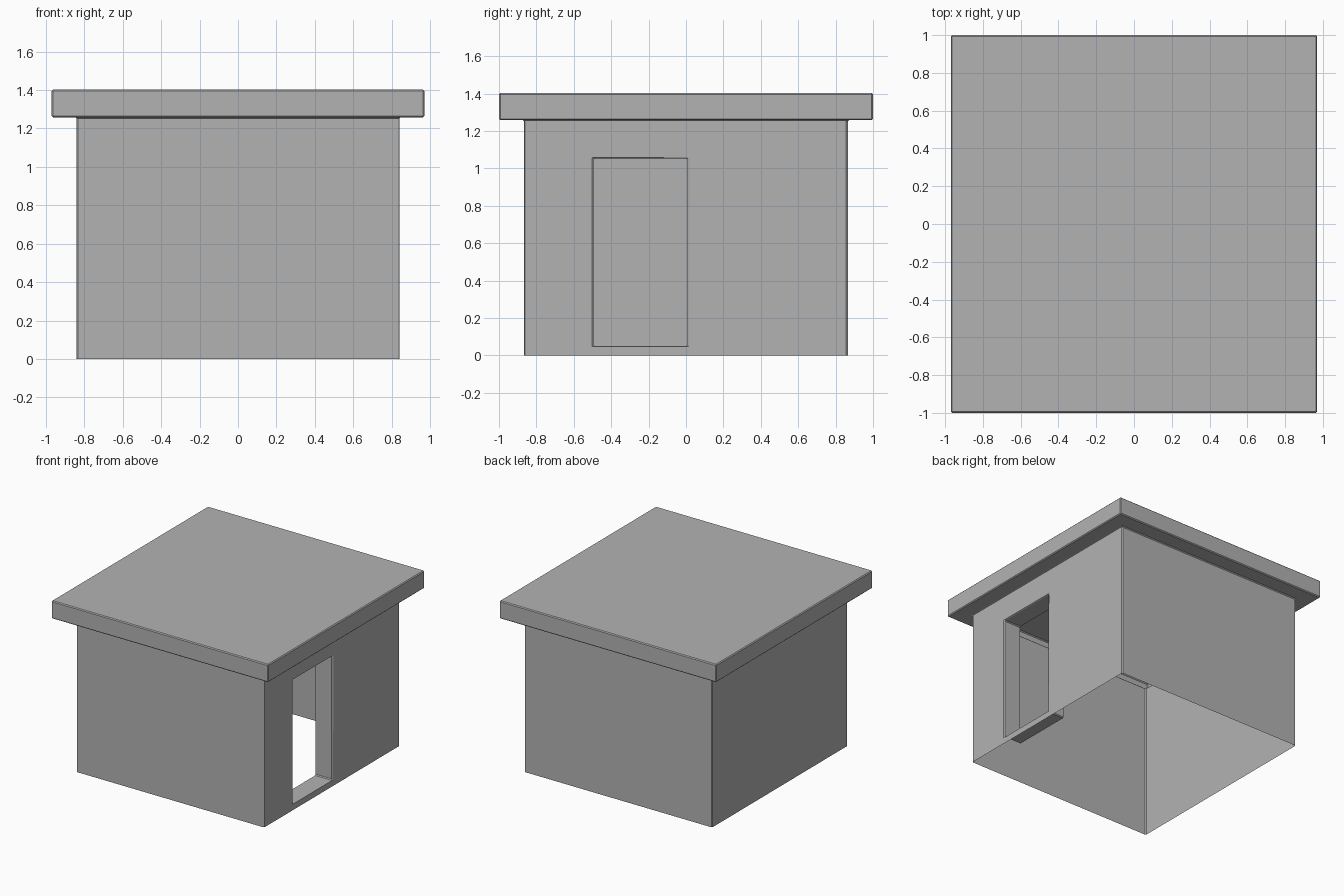
import bpy
import bmesh

cube = bpy.data.objects.get("Cube")
if cube:
    bpy.data.objects.remove(cube, do_unlink=True)

WALL_X, WALL_Y = 0.84, 0.865
ROOF_X, ROOF_Y = 0.97, 1.0
EAVE, TOP = 1.258, 1.402
DOOR_Y = (-0.495, 0.008)
DOOR_Z = (0.05, 1.053)
DOOR_DEPTH = 0.15

grey = bpy.data.materials.new("plain grey")
grey.use_nodes = True
colour = (0.45, 0.45, 0.45, 1)
grey.diffuse_color = colour
grey.node_tree.nodes["Principled BSDF"].inputs["Base Color"].default_value = colour

bm = bmesh.new()


def ring(x, y, z):
    """Rectangle of corners, anticlockwise from front left of the plan."""
    return [bm.verts.new((sx * x, sy * y, z))
            for sx, sy in ((-1, -1), (1, -1), (1, 1), (-1, 1))]


def bridge(a, b, skip=()):
    """Quads between two matching loops."""
    n = len(a)
    for i in range(n):
        if i not in skip:
            j = (i + 1) % n
            bm.faces.new((a[i], a[j], b[j], b[i]))


def door_loop(x):
    (y0, y1), (z0, z1) = DOOR_Y, DOOR_Z
    return [bm.verts.new((x, y, z))
            for y, z in ((y0, z0), (y1, z0), (y1, z1), (y0, z1))]


# Thin walls, open below, with the +x side left for the doorway
base = ring(WALL_X, WALL_Y, 0)
wall_top = ring(WALL_X, WALL_Y, EAVE)
bridge(base, wall_top, skip=(1,))

# Hollow overhanging roof: soffit, fascia, top
soffit = ring(ROOF_X, ROOF_Y, EAVE)
roof_top = ring(ROOF_X, ROOF_Y, TOP)
bridge(wall_top, soffit)
bridge(soffit, roof_top)
bm.faces.new(roof_top)

# Door wall around the opening, and the reveal running inwards
side = [base[1], base[2], wall_top[2], wall_top[1]]
opening = door_loop(WALL_X)
bridge(side, opening)
bridge(opening, door_loop(WALL_X - DOOR_DEPTH))

bm.normal_update()
mesh = bpy.data.meshes.new("hut")
bm.to_mesh(mesh)
bm.free()
mesh.materials.append(grey)
hut = bpy.data.objects.new("hut", mesh)
bpy.context.collection.objects.link(hut)

# Narrow chamfer on all sharp edges
bevel = hut.modifiers.new("edge_chamfer", "BEVEL")
bevel.width = 0.007
bevel.segments = 1
bevel.limit_method = 'ANGLE'
bevel.angle_limit = 0.6
